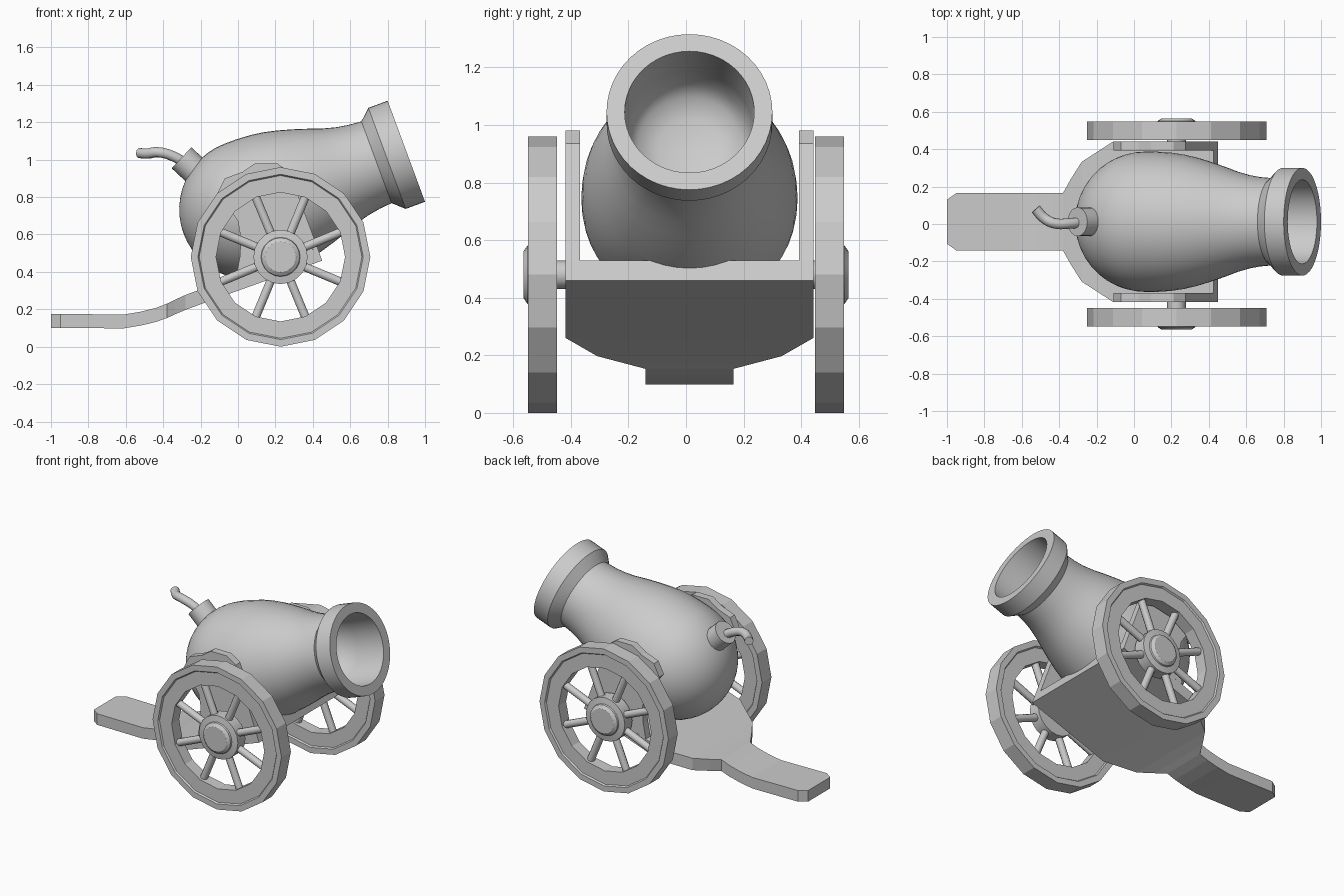
import bpy, bmesh
from math import sin, cos, pi, radians
from mathutils import Matrix, Vector

if "Cube" in bpy.data.objects:
    bpy.data.objects.remove(bpy.data.objects["Cube"])

CY = 0.012  # centre line of barrel and carriage


def finish(name, bm, smooth=None):
    bmesh.ops.recalc_face_normals(bm, faces=bm.faces)
    me = bpy.data.meshes.new(name)
    bm.to_mesh(me)
    bm.free()
    if smooth:
        me.shade_smooth()
        me.set_sharp_from_angle(angle=radians(smooth))
    ob = bpy.data.objects.new(name, me)
    bpy.context.collection.objects.link(ob)
    return ob


def lathe(name, profile, sides, mat, closed=False, smooth=None):
    """Revolve (radius, height) points about local z, then place with mat."""
    bm = bmesh.new()
    rings = []
    for r, h in profile:
        if r < 1e-6:
            rings.append([bm.verts.new((0, 0, h))] * sides)
        else:
            rings.append([bm.verts.new((r * cos(2 * pi * i / sides), r * sin(2 * pi * i / sides), h))
                          for i in range(sides)])
    n = len(rings)
    for k in range(n if closed else n - 1):
        a, b = rings[k], rings[(k + 1) % n]
        for i in range(sides):
            j = (i + 1) % sides
            bm.faces.new(list(dict.fromkeys((a[i], a[j], b[j], b[i]))))
    bmesh.ops.transform(bm, matrix=mat, verts=bm.verts)
    return finish(name, bm, smooth)


def rod(name, a, b, r, sides=10):
    a, b = Vector(a), Vector(b)
    d = b - a
    mat = Matrix.Translation(a) @ d.to_track_quat('Z', 'Y').to_matrix().to_4x4()
    return lathe(name, [(0, 0), (r, 0), (r, d.length), (0, d.length)], sides, mat, smooth=50)


# barrel: round breech, flared neck, rim and bore along a tilted axis
prof = [(0.375 * sin(a), -0.895 - 0.375 * cos(a)) for a in [pi / 2 * i / 12 for i in range(13)]]
prof += [(0.375, -0.83), (0.37, -0.75), (0.36, -0.68), (0.344, -0.61), (0.321, -0.53), (0.295, -0.45),
         (0.27, -0.38), (0.251, -0.31), (0.239, -0.24), (0.233, -0.17),
         (0.288, -0.11), (0.288, 0), (0.225, 0),
         (0.222, -0.2), (0.212, -0.29), (0.18, -0.34), (0.11, -0.37), (0, -0.38)]
lathe("barrel", prof, 48, Matrix.Translation((0.90, CY, 1.045)) @ Matrix.Rotation(radians(69.7), 4, 'Y'),
      smooth=35)

# fuse holder and curved fuse
lathe("fuse_holder", [(0, -0.14), (0.077, -0.14), (0.077, 0), (0, 0)], 20,
      Matrix.Translation((-0.302, CY, 1.01)) @ Matrix.Rotation(radians(-47), 4, 'Y'), smooth=40)
cu = bpy.data.curves.new("fuse_path", 'CURVE')
cu.dimensions = '3D'
cu.bevel_depth = 0.028
cu.bevel_resolution = 3
cu.use_fill_caps = True
cu.resolution_u = 5
sp = cu.splines.new('BEZIER')
pts = [(-0.27, CY, 0.97), (-0.34, 0.003, 1.015), (-0.43, 0.005, 1.04), (-0.485, 0.035, 1.032), (-0.525, 0.08, 1.035)]
sp.bezier_points.add(len(pts) - 1)
for p, co in zip(sp.bezier_points, pts):
    p.co = co
    p.handle_left_type = p.handle_right_type = 'AUTO'
tmp = bpy.data.objects.new("fuse_path", cu)
bpy.context.collection.objects.link(tmp)
bm = bmesh.new()
bm.from_mesh(tmp.to_mesh())
bpy.data.objects.remove(tmp)
finish("fuse", bm, 50)

# carriage bed and trail: (bottom x, bottom z, top x, top z, half width)
stations = [(0.45, 0.46, 0.425, 0.53, 0.43), (-0.11, 0.26, -0.11, 0.34, 0.43),
            (-0.28, 0.197, -0.28, 0.277, 0.32), (-0.34, 0.172, -0.34, 0.25, 0.225),
            (-0.38, 0.153, -0.38, 0.23, 0.153), (-0.44, 0.132, -0.44, 0.207, 0.153),
            (-0.52, 0.113, -0.52, 0.187, 0.153), (-0.61, 0.098, -0.61, 0.172, 0.153),
            (-0.95, 0.1, -0.95, 0.175, 0.153), (-1.0, 0.1, -1.0, 0.175, 0.118)]
bm = bmesh.new()
loops = [[bm.verts.new(c) for c in ((xb, CY - w, zb), (xb, CY + w, zb), (xt, CY + w, zt), (xt, CY - w, zt))]
         for xb, zb, xt, zt, w in stations]
for a, b in zip(loops, loops[1:]):
    for i in range(4):
        j = (i + 1) % 4
        bm.faces.new((a[i], a[j], b[j], b[i]))
bm.faces.new(loops[0])
bm.faces.new(loops[-1])
finish("carriage_bed", bm)

# cheek plates holding the barrel
cheek = [(0.425, 0.53), (0.275, 0.935), (0.21, 0.98), (0.09, 0.98), (0.025, 0.935), (-0.07, 0.9), (-0.11, 0.82),
         (-0.055, 0.75), (0.0, 0.67), (0.015, 0.58), (0.01, 0.48), (-0.01, 0.376)]
for side, s in (("front", -1), ("back", 1)):
    bm = bmesh.new()
    f = bm.faces.new([bm.verts.new((x, CY + s * 0.38, z)) for x, z in cheek])
    ext = bmesh.ops.extrude_face_region(bm, geom=[f])
    bmesh.ops.translate(bm, vec=(0, s * 0.05, 0), verts=[v for v in ext["geom"] if isinstance(v, bmesh.types.BMVert)])
    finish(side + "_cheek", bm)

    # wheel: tread and inset rim, hub with cap, eight spokes (local z points outward)
    c = Vector((0.2275, s * 0.498, 0.48))
    mat = Matrix.Translation(c) @ Matrix.Rotation(radians(-90 * s), 4, 'X')
    lathe(side + "_wheel_rim", [(0.48, -0.05), (0.48, 0.05), (0.442, 0.05), (0.435, 0.04), (0.345, 0.04),
                                (0.345, -0.04), (0.435, -0.04), (0.442, -0.05)], 16, mat, closed=True)
    lathe(side + "_hub", [(0, -0.045), (0.145, -0.045), (0.145, 0.035), (0.105, 0.042), (0.102, 0.052),
                          (0.082, 0.066), (0, 0.066)], 20, mat, smooth=30)
    rod(side + "_axle", c, (c.x, s * 0.40, c.z), 0.05, 12)
    for k in range(8):
        a = pi / 8 + k * pi / 4
        d = Vector((cos(a), 0, sin(a)))
        rod(f"{side}_spoke_{k + 1}", c + d * 0.12, c + d * 0.36, 0.024)
